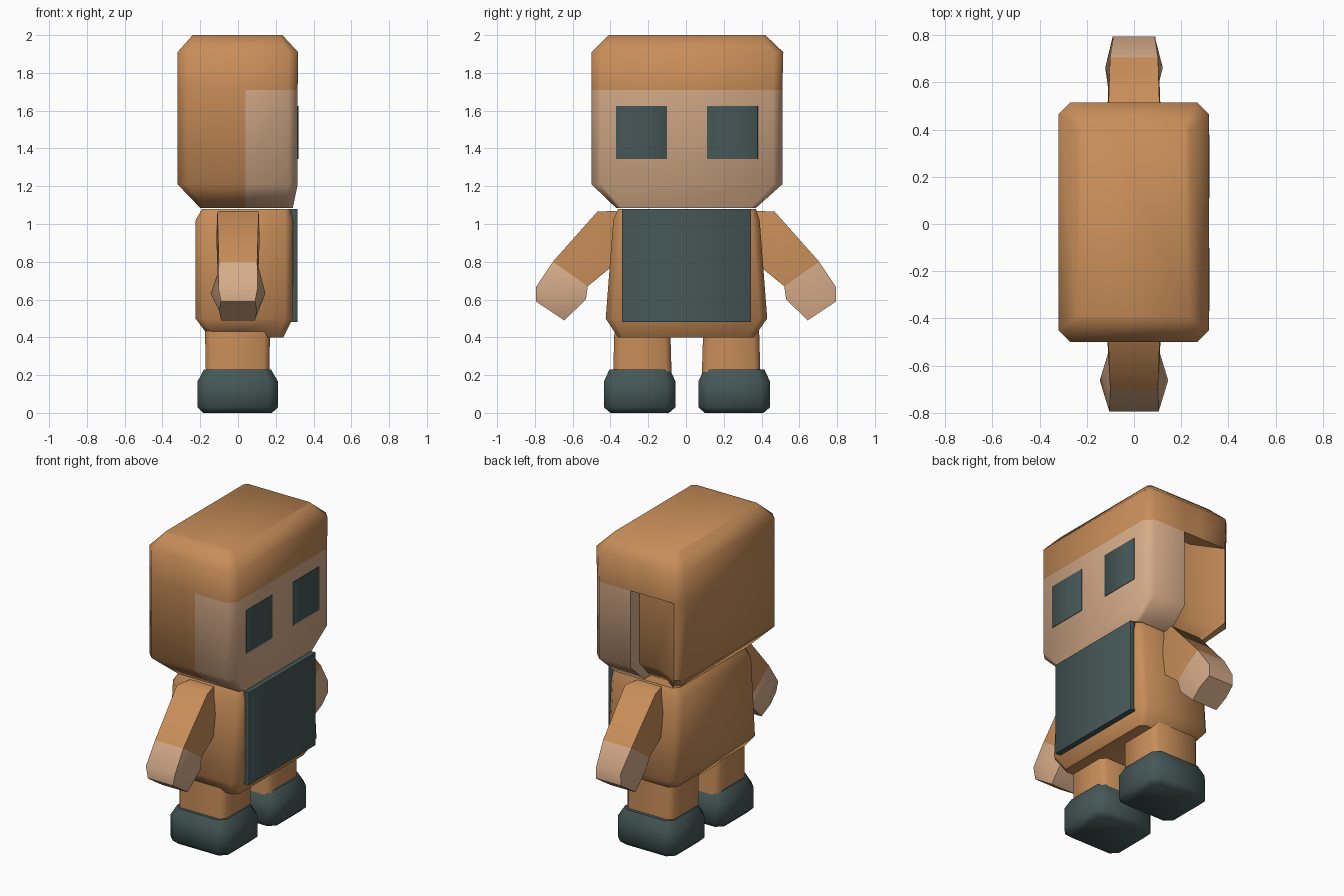
import bpy, bmesh, math

cube = bpy.data.objects.get("Cube")
if cube:
    bpy.data.objects.remove(cube, do_unlink=True)


def material(name, rgb):
    m = bpy.data.materials.new(name)
    m.use_nodes = True
    m.diffuse_color = (*rgb, 1)
    m.node_tree.nodes["Principled BSDF"].inputs["Base Color"].default_value = (*rgb, 1)
    return m


orange = material("warm orange", (0.58, 0.27, 0.10))
skin = material("light skin", (0.67, 0.41, 0.25))
slate = material("dark slate", (0.060, 0.095, 0.095))


def loft(name, rings, mats, rule=None, angle=50):
    """Skin a list of equal-length point rings and cap both ends."""
    bm = bmesh.new()
    rows = [[bm.verts.new(p) for p in ring] for ring in rings]
    n = len(rows[0])
    for a, b in zip(rows, rows[1:]):
        for i in range(n):
            j = (i + 1) % n
            bm.faces.new((a[i], a[j], b[j], b[i]))
    bm.faces.new(rows[0])
    bm.faces.new(rows[-1])
    bmesh.ops.remove_doubles(bm, verts=bm.verts, dist=0.0005)
    bmesh.ops.recalc_face_normals(bm, faces=bm.faces)
    for f in bm.faces:
        if rule:
            f.material_index = rule(f.calc_center_median(), f.normal)
    me = bpy.data.meshes.new(name)
    bm.to_mesh(me)
    bm.free()
    for m in mats:
        me.materials.append(m)
    ob = bpy.data.objects.new(name, me)
    bpy.context.collection.objects.link(ob)
    bpy.ops.object.select_all(action='DESELECT')
    ob.select_set(True)
    bpy.context.view_layer.objects.active = ob
    bpy.ops.object.shade_smooth_by_angle(angle=math.radians(angle))
    return ob


def octagon(z, x0, x1, y0, y1, c):
    """Rectangle with cut corners at height z."""
    return [(x0 + c, y0, z), (x1 - c, y0, z), (x1, y0 + c, z), (x1, y1 - c, z),
            (x1 - c, y1, z), (x0 + c, y1, z), (x0, y1 - c, z), (x0, y0 + c, z)]


def block(name, levels, mat):
    return loft(name, [octagon(*lv) for lv in levels], [mat])


def plate(name, x0, x1, y0, y1, z0, z1, mat):
    return block(name, [(z0, x0, x1, y0, y1, 0.001), (z1, x0, x1, y0, y1, 0.001)], mat)


# Head: one shell, with a seam for the face and a recess in one side of the hair
SEAM, BROW = 0.04, 1.71


def head_ring(z, x0, x1, y0, y1, c, notch):
    o = octagon(z, x0, x1, y0, y1, c)
    front = [o[0], (SEAM, y0, z)] + o[1:5]
    side = [(SEAM, y1, z), (SEAM, y1 - notch, z), (-0.08, y1 - notch, z)]
    return front + side + o[5:]


head = loft("head", [
    head_ring(1.085, -0.20, 0.29, -0.37, 0.37, 0.03, 0.06),
    head_ring(1.21, -0.32, 0.316, -0.50, 0.51, 0.05, 0.09),
    head_ring(BROW, -0.32, 0.316, -0.50, 0.51, 0.05, 0.09),
    head_ring(BROW, -0.32, 0.316, -0.50, 0.51, 0.05, 0),
    head_ring(1.91, -0.32, 0.318, -0.50, 0.515, 0.05, 0),
    head_ring(2.0, -0.24, 0.235, -0.41, 0.42, 0.02, 0)],
    [orange, skin],
    lambda c, n: int(c.x > SEAM - 0.001 and c.z < BROW - 0.01 and c.z > 1.09))

# Eyes
for label, y in (("right_eye", -0.235), ("left_eye", 0.245)):
    plate(label, 0.312, 0.319, y - 0.135, y + 0.135, 1.345, 1.625, slate)

# Body and chest panel
block("body", [(0.40, -0.15, 0.24, -0.36, 0.36, 0.03),
               (0.50, -0.225, 0.29, -0.425, 0.43, 0.04),
               (1.02, -0.225, 0.29, -0.385, 0.39, 0.04),
               (1.08, -0.19, 0.28, -0.36, 0.37, 0.03)], orange)
plate("chest_panel", 0.28, 0.316, -0.34, 0.345, 0.48, 1.08, slate)


# Limbs, one set on each side
def arm_ring(s, outer, inner, h, flat):
    """Six-sided section between an outer and an inner edge."""
    mid = [(a + b) / 2 for a, b in zip(outer, inner)]
    pts = [(-h * flat, outer), (h * flat, outer), (h, mid),
           (h * flat, inner), (-h * flat, inner), (-h, mid)]
    return [(x, s * p[0], p[1]) for x, p in pts]


for side, s, bulge in (("right", -1, 0.145), ("left", 1, 0.122)):
    wrist = arm_ring(s, (0.705, 0.80), (0.52, 0.67), 0.108, 0.94)
    loft(side + "_arm", [
        arm_ring(s, (0.37, 1.07), (0.31, 0.92), 0.09, 0.95),
        arm_ring(s, (0.47, 1.065), (0.35, 0.81), 0.115, 0.95),
        wrist], [orange])
    loft(side + "_hand", [
        wrist,
        arm_ring(s, (0.795, 0.665), (0.53, 0.60), bulge, 0.72),
        arm_ring(s, (0.795, 0.59), (0.645, 0.49), 0.10, 0.9)], [skin])

    y = s * 0.235 + 0.004
    block(side + "_leg", [(0.20, -0.17, 0.165, y - 0.155, y + 0.155, 0.03),
                          (0.44, -0.175, 0.17, y - 0.148, y + 0.148, 0.03)], orange)
    y = s * 0.25 + 0.005
    block(side + "_shoe", [(0.0, -0.185, 0.18, y - 0.155, y + 0.155, 0.04),
                           (0.03, -0.215, 0.212, y - 0.19, y + 0.19, 0.05),
                           (0.165, -0.215, 0.212, y - 0.19, y + 0.19, 0.05),
                           (0.23, -0.18, 0.175, y - 0.16, y + 0.16, 0.04)], slate)
